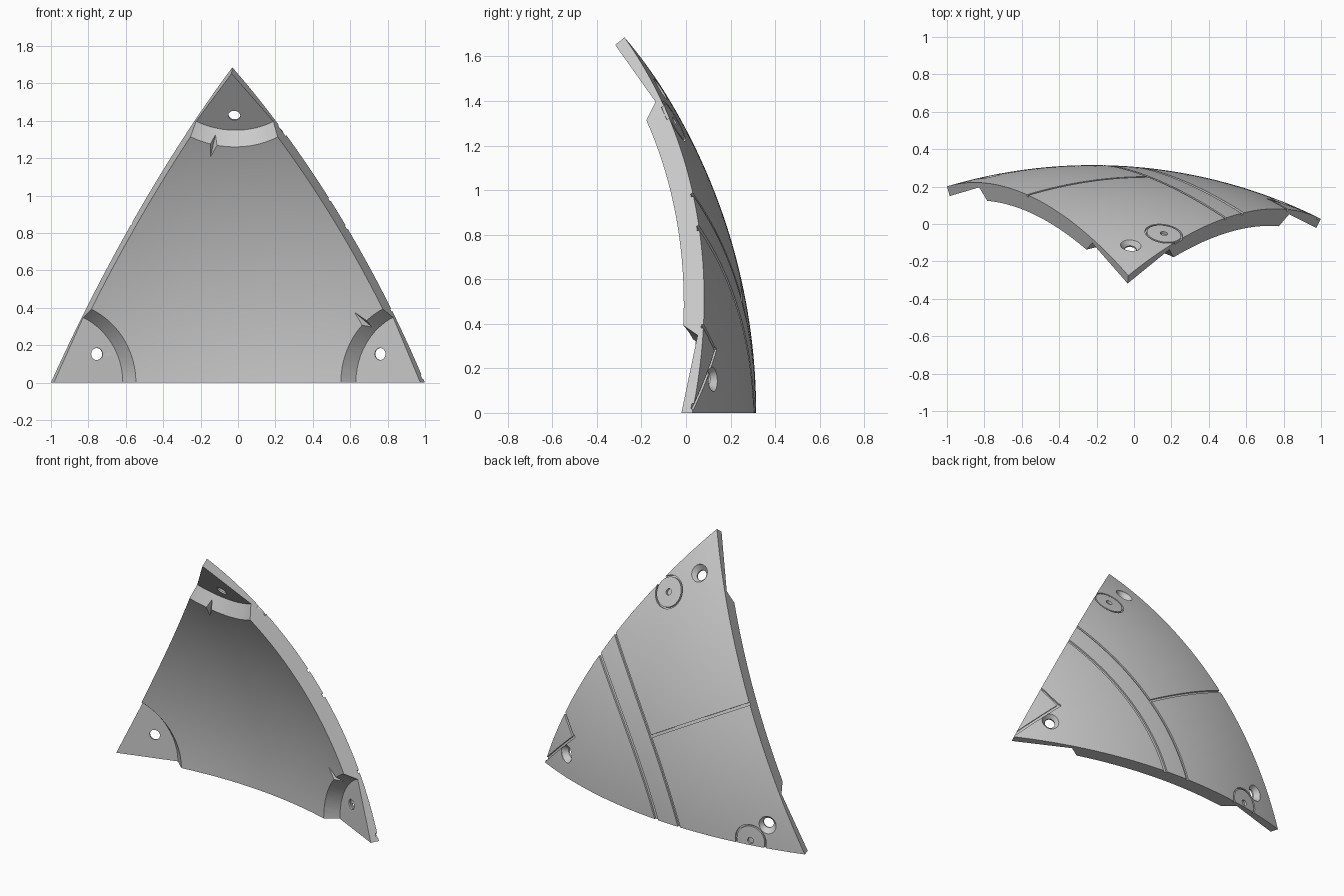
import bpy, bmesh
from math import cos, sin, pi, radians
from mathutils import Vector, Matrix

if "Cube" in bpy.data.objects:
    bpy.data.objects.remove(bpy.data.objects["Cube"], do_unlink=True)

CENTRE = Vector((-0.22, -2.415, 0))   # centre of the sphere the panel belongs to
R, THICK, PAD = 2.73, 0.10, 2.676     # outer radius, wall thickness, pad plane height
N = 40                                # panel subdivisions


def direction(p):
    return (Vector(p) - CENTRE).normalized()


A = direction((-1, 0.2, 0))
B = direction((1, 0.03, 0))
C = direction((-0.03, -0.27, 1.69))
MIDDLE = (A + B + C).normalized()


def make_object(name, bm):
    bmesh.ops.remove_doubles(bm, verts=bm.verts, dist=1e-5)
    bmesh.ops.recalc_face_normals(bm, faces=bm.faces)
    mesh = bpy.data.meshes.new(name)
    bm.to_mesh(mesh)
    bm.free()
    ob = bpy.data.objects.new(name, mesh)
    bpy.context.collection.objects.link(ob)
    return ob


def panel_shell():
    """Spherical triangle with radial sides."""
    bm = bmesh.new()
    layers = []
    for radius in (R, R - THICK):
        layers.append({(i, j): bm.verts.new(
            CENTRE + radius * (A * (N - i - j) + B * i + C * j).normalized())
            for i in range(N + 1) for j in range(N + 1 - i)})
    for g in layers:
        for i in range(N):
            for j in range(N - i):
                bm.faces.new((g[i, j], g[i + 1, j], g[i, j + 1]))
                if i + j < N - 1:
                    bm.faces.new((g[i + 1, j], g[i + 1, j + 1], g[i, j + 1]))
    top, low = layers
    for k in range(N):
        for p, q in (((k, 0), (k + 1, 0)), ((0, k), (0, k + 1)),
                     ((k, N - k), (k + 1, N - k - 1))):
            bm.faces.new((top[p], top[q], low[q], low[p]))
    return make_object("curved_panel", bm)


def lathe(profile, axis, offset=Vector(), steps=48):
    """Closed (radius, height) profile turned about an axis from the sphere centre."""
    bm = bmesh.new()
    turn = axis.to_track_quat('Z', 'Y')
    rings = []
    for s in range(steps):
        a = 2 * pi * s / steps
        rings.append([bm.verts.new(CENTRE + offset + turn @ Vector((r * cos(a), r * sin(a), h)))
                      for r, h in profile])
    n = len(profile)
    for s in range(steps):
        p, q = rings[s], rings[(s + 1) % steps]
        for k in range(n):
            m = (k + 1) % n
            if profile[k][0] or profile[m][0]:
                bm.faces.new((p[k], p[m], q[m], q[k]))
    bmesh.ops.remove_doubles(bm, verts=bm.verts, dist=1e-5)
    bmesh.ops.dissolve_degenerate(bm, dist=1e-6, edges=bm.edges)
    return make_object("cutter", bm)


def groove(points, width=0.016, depth=0.011, over=0.04, steps=24):
    """Channel on the outer surface through two or three points."""
    d = [direction(p) for p in points]
    bm = bmesh.new()

    def at(t):
        if len(d) == 2:
            return (d[0] * (1 - t) + d[1] * t).normalized()
        return (d[0] * (1 - t) * (1 - 2 * t) + d[1] * 4 * t * (1 - t)
                + d[2] * t * (2 * t - 1)).normalized()

    sections = []
    for s in range(steps + 1):
        t = -over + (1 + 2 * over) * s / steps
        u = at(t)
        side = u.cross(at(t + 0.01) - at(t - 0.01)).normalized() * width / 2
        sections.append([bm.verts.new(CENTRE + u * h + side * k) for h, k in
                         ((R - depth, -1), (R - depth, 1), (R + 0.05, 1), (R + 0.05, -1))])
    for p, q in zip(sections, sections[1:]):
        for k in range(4):
            m = (k + 1) % 4
            bm.faces.new((p[k], p[m], q[m], q[k]))
    bm.faces.new(sections[0])
    bm.faces.new(sections[-1][::-1])
    return make_object("cutter", bm)


def notch(corner):
    """V shaped relief running out of a pad wall."""
    along = MIDDLE - corner * MIDDLE.dot(corner)
    along = (Matrix.Rotation(radians(15), 3, corner) @ along).normalized()
    side = corner.cross(along)
    bm = bmesh.new()
    for r, s, h in ((0.36, 0, 2.67), (0.56, 0, 2.55), (0.36, 0.08, 2.53), (0.36, -0.08, 2.53)):
        bm.verts.new(CENTRE + along * r + side * s + corner * h)
    bmesh.ops.convex_hull(bm, input=bm.verts)
    return make_object("cutter", bm)


def cut(body, cutter):
    mod = body.modifiers.new("cut", 'BOOLEAN')
    mod.operation = 'DIFFERENCE'
    mod.solver = 'EXACT'
    mod.object = cutter
    bpy.ops.object.select_all(action='DESELECT')
    body.select_set(True)
    bpy.context.view_layer.objects.active = body
    bpy.ops.object.modifier_apply(modifier=mod.name)
    bpy.data.objects.remove(cutter, do_unlink=True)


panel = panel_shell()

# Flat mounting pads with sloped walls, and countersunk screw holes
for corner in (A, B, C):
    cut(panel, lathe([(0, PAD), (0.385, PAD), (0.49, 2.5), (0, 2.5)], corner, steps=64))
    inward = (MIDDLE - corner * MIDDLE.dot(corner)).normalized()
    cut(panel, lathe([(0, 2.6), (0.032, 2.6), (0.032, 2.685), (0.058, 2.718),
                      (0.058, 2.8), (0, 2.8)], corner, inward * 0.285, 32))

# Reliefs beside two pads
for corner in (B, C):
    cut(panel, notch(corner))

# Engraved discs: ring channel and centre dimple
for spot in ((0.16, -0.05, 1.31), (-0.66, 0.265, 0.03)):
    axis = direction(spot)
    cut(panel, lathe([(0.092, 2.715), (0.102, 2.715), (0.102, 2.8), (0.092, 2.8)], axis))
    cut(panel, lathe([(0, 2.715), (0.02, 2.715), (0.02, 2.8), (0, 2.8)], axis, steps=20))

# Panel lines
cut(panel, groove([(0.49, 0.03, 0.98), (0.08, 0.25, 0.5), (-0.17, 0.315, 0)]))
cut(panel, groove([(0.58, 0.055, 0.83), (0.22, 0.245, 0.42), (0, 0.305, 0)], width=0.024))
cut(panel, groove([(-0.59, 0.14, 0.86), (0.08, 0.25, 0.5)], over=0.01))
cut(panel, groove([(0.84, 0.07, 0.41), (0.72, 0.13, 0.28)]))
cut(panel, groove([(0.72, 0.13, 0.28), (0.98, 0.03, 0.03)]))

# Single grey finish
grey = bpy.data.materials.new("plain_grey")
grey.use_nodes = True
colour = (0.6, 0.6, 0.6, 1)
grey.diffuse_color = colour
grey.node_tree.nodes["Principled BSDF"].inputs["Base Color"].default_value = colour
panel.data.materials.clear()
panel.data.materials.append(grey)
for face in panel.data.polygons:
    face.material_index = 0

bpy.ops.object.select_all(action='DESELECT')
panel.select_set(True)
bpy.context.view_layer.objects.active = panel
bpy.ops.object.shade_smooth_by_angle(angle=radians(25))
